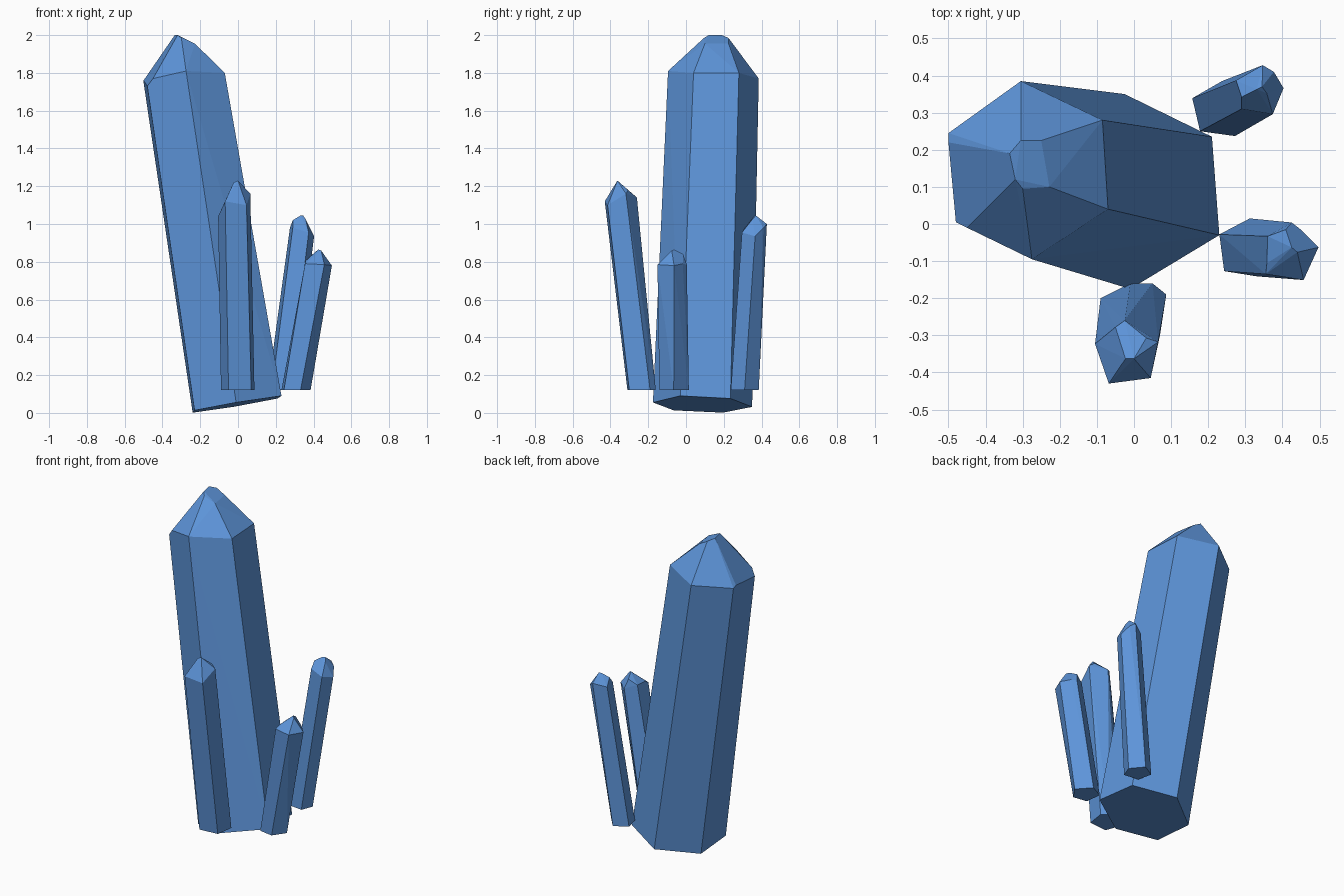
import bpy
import bmesh
import math

default_cube = bpy.data.objects.get("Cube")
if default_cube:
    bpy.data.objects.remove(default_cube, do_unlink=True)

# Single blue mineral colour
blue = bpy.data.materials.new("crystal_blue")
blue.use_nodes = True
colour = (0.11, 0.30, 0.70, 1)
blue.diffuse_color = colour
shader = next(n for n in blue.node_tree.nodes if n.type == 'BSDF_PRINCIPLED')
shader.inputs["Base Color"].default_value = colour
shader.inputs["Roughness"].default_value = 0.6


def crystal(name, base, shoulder, tip, base_height):
    """Wrap a convex faceted skin around a base outline, shoulder ring and cut tip."""
    bm = bmesh.new()
    for x, y in base:
        bm.verts.new((x, y, base_height(x, y)))
    for point in shoulder + tip:
        bm.verts.new(point)
    hull = bmesh.ops.convex_hull(bm, input=bm.verts[:], use_existing_faces=False)
    loose = [v for v in bm.verts if not v.link_faces]
    bmesh.ops.delete(bm, geom=loose, context='VERTS')
    # Merge nearly coplanar triangles into clean facets
    bmesh.ops.dissolve_limit(bm, angle_limit=math.radians(3),
                             verts=bm.verts[:], edges=bm.edges[:])
    bmesh.ops.recalc_face_normals(bm, faces=bm.faces[:])
    mesh = bpy.data.meshes.new(name)
    bm.to_mesh(mesh)
    bm.free()
    mesh.materials.append(blue)
    crystal_object = bpy.data.objects.new(name, mesh)
    bpy.context.collection.objects.link(crystal_object)
    return crystal_object


def tilted_base(x, y):
    return 0.05 + 0.17 * x - 0.04 * y


def level_base(x, y):
    return 0.12


# Large leaning crystal with a tilted underside
crystal(
    "main_crystal",
    base=[(.23, -.03), (.21, .235), (-.025, .35),
          (-.24, .195), (-.23, -.065), (-.01, -.175)],
    shoulder=[(-.07, .04, 1.8), (-.085, .28, 1.8), (-.305, .385, 1.77),
              (-.5, .245, 1.75), (-.5, .22, 1.76), (-.48, .005, 1.73),
              (-.45, -.01, 1.77), (-.275, -.095, 1.81)],
    tip=[(-.335, .19, 2), (-.305, .225, 1.985), (-.25, .225, 1.955),
         (-.228, .1, 1.955), (-.3, .095, 1.985), (-.32, .12, 2)],
    base_height=tilted_base,
)

# Slim crystal leaning to the front
crystal(
    "front_crystal",
    base=[(-.09, -.2), (-.01, -.16), (.05, -.16),
          (.087, -.19), (.07, -.3), (-.05, -.31)],
    shoulder=[(-.105, -.323, 1.04), (-.068, -.43, 1.12), (.045, -.415, 1.1),
              (.056, -.36, 1.12), (.065, -.318, 1.16)],
    tip=[(-.023, -.363, 1.22), (0, -.363, 1.23), (.033, -.307, 1.18),
         (-.025, -.26, 1.14), (-.05, -.278, 1.15)],
    base_height=level_base,
)

# Slim crystal at the back on the left
crystal(
    "back_crystal",
    base=[(.157, .339), (.178, .25), (.272, .237),
          (.3, .31), (.237, .385)],
    shoulder=[(.275, .387, .98), (.29, .31, .98), (.374, .296, .955),
              (.403, .366, .935), (.377, .41, .98), (.347, .428, 1)],
    tip=[(.29, .342, 1.02), (.331, .363, 1.045),
         (.345, .37, 1.045), (.358, .352, 1.025)],
    base_height=level_base,
)

# Short crystal on the left
crystal(
    "side_crystal",
    base=[(.23, -.028), (.243, -.127), (.331, -.141),
          (.384, -.065), (.312, .015)],
    shoulder=[(.457, -.151, .785), (.497, -.063, .78), (.452, -.017, .79),
              (.425, .004, .785), (.36, -.033, .81), (.355, -.135, .79)],
    tip=[(.409, -.015, .84), (.425, -.063, .865),
         (.44, -.076, .86), (.358, -.106, .805)],
    base_height=level_base,
)
